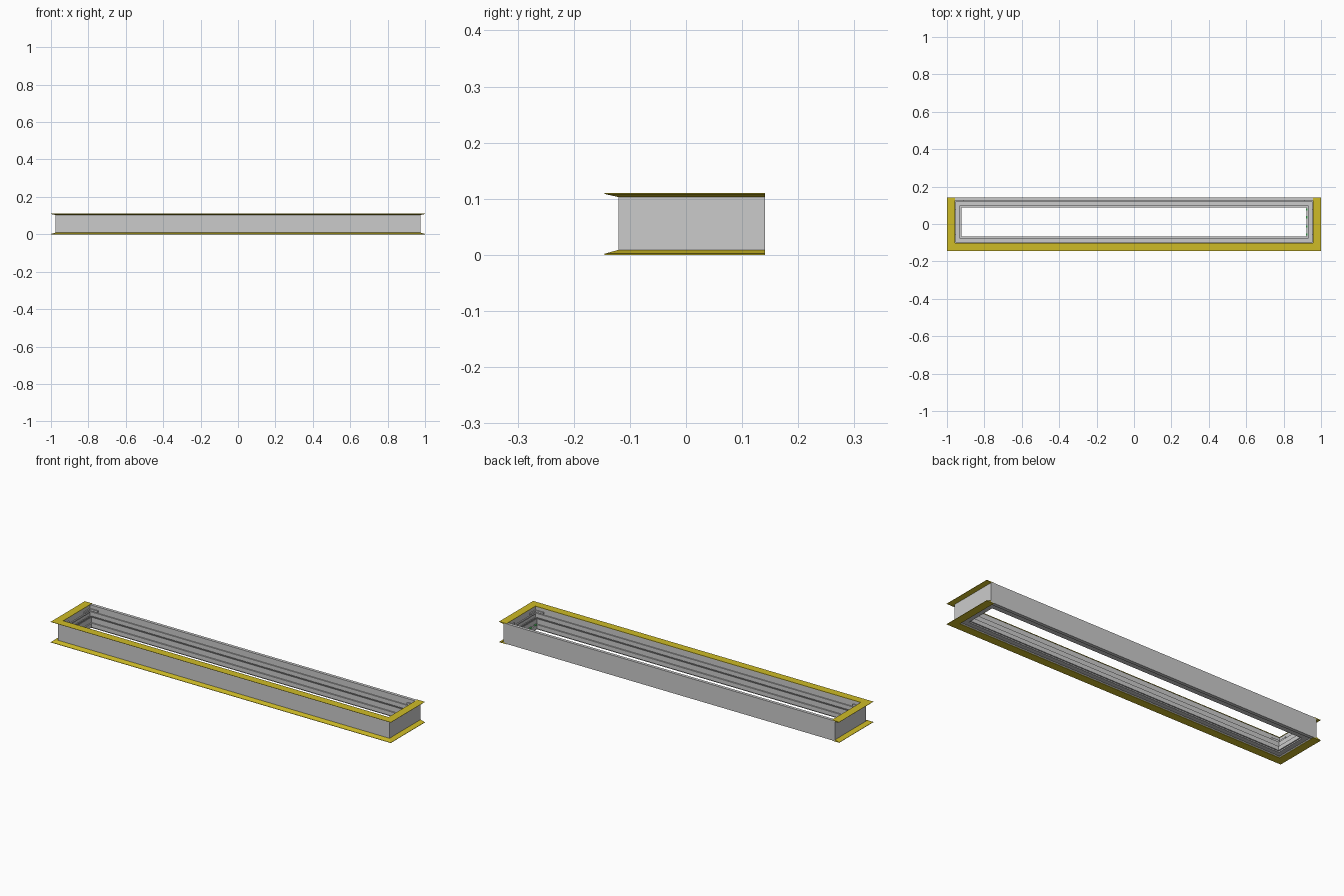
import bpy, bmesh

if "Cube" in bpy.data.objects:
    bpy.data.objects.remove(bpy.data.objects["Cube"])

X0, X1, YF, YB = -0.975, 0.975, -0.12, 0.141   # outer wall faces


def material(name, colour):
    m = bpy.data.materials.new(name)
    m.diffuse_color = (*colour, 1)
    m.use_nodes = True
    m.node_tree.nodes["Principled BSDF"].inputs["Base Color"].default_value = m.diffuse_color
    return m


yellow = material("yellow", (0.62, 0.50, 0.02))
green = material("green", (0.1, 0.6, 0.15))


def finish(name, bm, mat=None):
    bmesh.ops.recalc_face_normals(bm, faces=bm.faces)
    me = bpy.data.meshes.new(name)
    bm.to_mesh(me)
    bm.free()
    ob = bpy.data.objects.new(name, me)
    bpy.context.collection.objects.link(ob)
    if mat:
        me.materials.append(mat)
    return ob


def sweep(name, profile, three_sides=False, mat=None):
    """Mitred sweep of (inset, z) points around the wall rectangle."""
    bm = bmesh.new()
    rings = []
    for x, y, sx, sy in ((X1, YB, -1, -1), (X1, YF, -1, 1), (X0, YF, 1, 1), (X0, YB, 1, -1)):
        if three_sides and y == YB:
            sy = 0
        rings.append([bm.verts.new((x + sx * d, y + sy * d, z)) for d, z in profile])
    n = len(profile)
    for i in range(3 if three_sides else 4):
        a, b = rings[i], rings[(i + 1) % 4]
        for j in range(n):
            k = (j + 1) % n
            bm.faces.new((a[j], a[k], b[k], b[j]))
    if three_sides:
        bm.faces.new(rings[0])
        bm.faces.new(rings[3])
    return finish(name, bm, mat)


def boxes(name, items, mat=None):
    """Boxes given as x0, x1, y0, y1, z0, z1."""
    bm = bmesh.new()
    for x0, x1, y0, y1, z0, z1 in items:
        vs = bmesh.ops.create_cube(bm, size=1)["verts"]
        for v in vs:
            v.co = ((x0 + x1) / 2 + v.co.x * (x1 - x0),
                    (y0 + y1) / 2 + v.co.y * (y1 - y0),
                    (z0 + z1) / 2 + v.co.z * (z1 - z0))
    return finish(name, bm, mat)


# Stepped frame rail around the opening
sweep("frame_rail", [(0, 0.002), (0, 0.109), (0.016, 0.109), (0.016, 0.076), (0.022, 0.076),
                     (0.022, 0.070), (0.018, 0.070), (0.018, 0.052), (0.042, 0.052),
                     (0.042, 0.062), (0.046, 0.062), (0.046, 0.034), (0.053, 0.034),
                     (0.053, 0.012), (0.047, 0.012), (0.047, 0.006), (0.022, 0.006),
                     (0.018, 0.002)])

# Tapered flanges on the front and both ends
sweep("top_flange", [(-0.025, 0.110), (-0.025, 0.1085), (0, 0.103), (0.006, 0.103),
                     (0.006, 0.108), (0.018, 0.108), (0.018, 0.1105)], True, yellow)
sweep("bottom_flange", [(-0.025, 0.0), (-0.025, 0.002), (0, 0.009), (0.006, 0.009),
                        (0.006, 0.003), (0.018, 0.003), (0.018, 0.0)], True, yellow)

# Inner seal rib standing on the ledge
sweep("seal_rib", [(0.028, 0.051), (0.028, 0.058), (0.031, 0.058), (0.031, 0.051)])

# Row of small clips along both long ledges
clips = []
for i in range(60):
    x = -0.9 + i * 1.8 / 59
    for y in (YF + 0.036, YB - 0.036):
        clips.append((x - 0.006, x + 0.006, y - 0.003, y + 0.003, 0.051, 0.056))
boxes("ledge_clips", clips)

# L-shaped corner cleats in the four corners
cleats = []
for s in (-1, 1):
    for y, t in ((YF + 0.016, 1), (YB - 0.016, -1)):
        xo = s * 0.959
        for dx, dy in ((0.05, 0.006), (0.006, 0.05)):
            xs = sorted((xo, xo - s * dx))
            ys = sorted((y, y + t * dy))
            cleats.append((*xs, *ys, 0.080, 0.090))
boxes("corner_cleats", cleats)

# Small green gasket pieces on the right end
boxes("gasket_clips", [(0.919, 0.928, y, y + 0.012, 0.034, 0.039)
                       for y in (-0.062, -0.02, 0.03, 0.072)], green)
